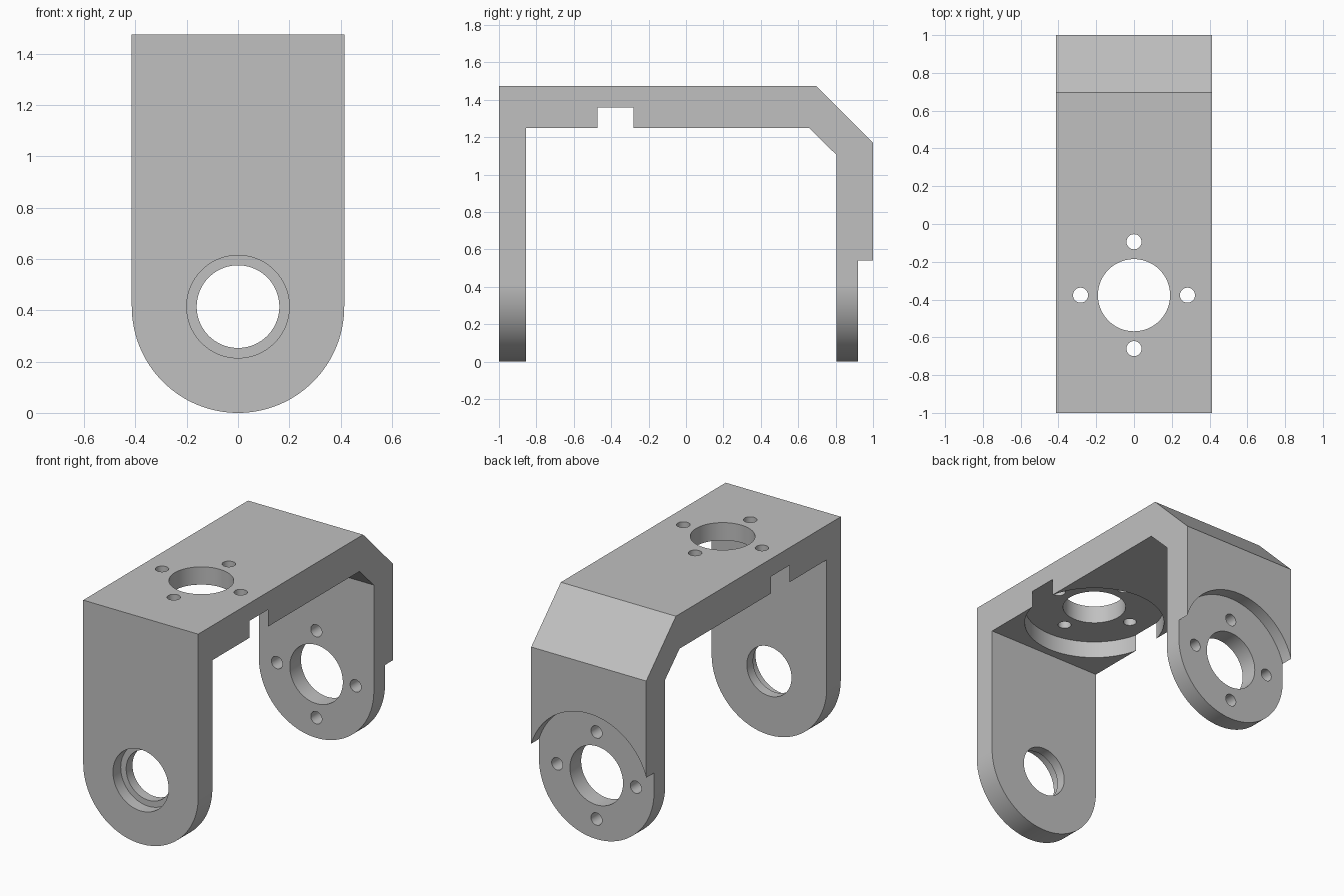
import bpy
import bmesh
import math
from mathutils import Matrix, Vector

cube = bpy.data.objects.get("Cube")
if cube:
    bpy.data.objects.remove(cube, do_unlink=True)

grey = bpy.data.materials.new("plain grey")
grey.use_nodes = True
COLOUR = (0.53, 0.53, 0.53, 1)
grey.diffuse_color = COLOUR
grey.node_tree.nodes["Principled BSDF"].inputs["Base Color"].default_value = COLOUR

HALF = 0.414            # half width of the strap and radius of its ends
TOP = 1.475
PLATE_Y = -0.377        # centre of the top mount
HOLE_R, BOLT_R, BOLT_RING = 0.191, 0.04, 0.283
to_y = Matrix.Rotation(math.pi / 2, 4, 'X')


def finish(name, bm):
    bmesh.ops.recalc_face_normals(bm, faces=bm.faces[:])
    mesh = bpy.data.meshes.new(name)
    bm.to_mesh(mesh)
    bm.free()
    mesh.materials.append(grey)
    obj = bpy.data.objects.new(name, mesh)
    bpy.context.collection.objects.link(obj)
    return obj


def prism(name, points, depth):
    """Extrude a closed outline of 3D points along depth."""
    bm = bmesh.new()
    face = bm.faces.new([bm.verts.new(p) for p in points])
    geom = bmesh.ops.extrude_face_region(bm, geom=[face])["geom"]
    verts = [g for g in geom if isinstance(g, bmesh.types.BMVert)]
    bmesh.ops.translate(bm, vec=Vector(depth), verts=verts)
    return finish(name, bm)


def cylinder(name, centre, radius, length, along_y, segments=96):
    bm = bmesh.new()
    bmesh.ops.create_cone(bm, cap_ends=True, segments=segments, radius1=radius,
                          radius2=radius, depth=length)
    bm.transform(Matrix.Translation(centre) @ (to_y if along_y else Matrix()))
    return finish(name, bm)


def apply_boolean(target, cutter, operation):
    cutter.hide_render = True
    mod = target.modifiers.new("cut", 'BOOLEAN')
    mod.operation, mod.solver, mod.object = operation, 'EXACT', cutter
    bpy.context.view_layer.objects.active = target
    bpy.ops.object.modifier_apply(modifier=mod.name)
    bpy.data.objects.remove(cutter, do_unlink=True)


# Side profile of the bent strap, with a chamfered rear corner
side = [(-1, -0.1), (-1, TOP), (0.695, TOP), (1, 1.17), (1, -0.1), (0.805, -0.1),
        (0.805, 1.105), (0.657, 1.25), (-0.855, 1.25), (-0.855, -0.1)]
bracket = prism("bracket", [(-0.6, y, z) for y, z in side], (1.2, 0, 0))

# Round-ended front outline trims the strap
arch = [(HALF, -1.2, 1.7), (-HALF, -1.2, 1.7)]
for i in range(65):
    a = math.pi * (1 + i / 64)
    arch.append((HALF * math.cos(a), -1.2, HALF + HALF * math.sin(a)))
apply_boolean(bracket, prism("outline", arch, (0, 2.4, 0)), 'INTERSECT')

# Shallow round seats under the top and on the rear arm
cutters = [
    cylinder("top_seat", (0, PLATE_Y, 1.21), 0.425, 0.3, False, 128),
    cylinder("rear_seat", (0, 1.07, HALF), 0.433, 0.3, True, 128),
    # Stepped bearing hole in the front arm
    cylinder("front_bore", (0, -0.9, HALF), 0.161, 0.5, True),
    cylinder("front_counterbore", (0, -1.07, HALF), 0.2, 0.3, True),
    # Large holes of the two mounts
    cylinder("top_hole", (0, PLATE_Y, 1.4), HOLE_R, 0.5, False),
    cylinder("rear_hole", (0, 0.9, HALF), HOLE_R, 0.5, True),
]
# Four bolt holes around each mount
for i in range(4):
    u = BOLT_RING * math.cos(i * math.pi / 2)
    v = BOLT_RING * math.sin(i * math.pi / 2)
    cutters.append(cylinder("top_bolt", (u, PLATE_Y + v, 1.4), BOLT_R, 0.5, False, 32))
    cutters.append(cylinder("rear_bolt", (u, 0.9, HALF + v), BOLT_R, 0.5, True, 32))
for cutter in cutters:
    apply_boolean(bracket, cutter, 'DIFFERENCE')

# Smooth curved walls, sharp edges
bpy.ops.object.select_all(action='DESELECT')
bracket.select_set(True)
bpy.context.view_layer.objects.active = bracket
bpy.ops.object.shade_smooth_by_angle(angle=math.radians(30))
